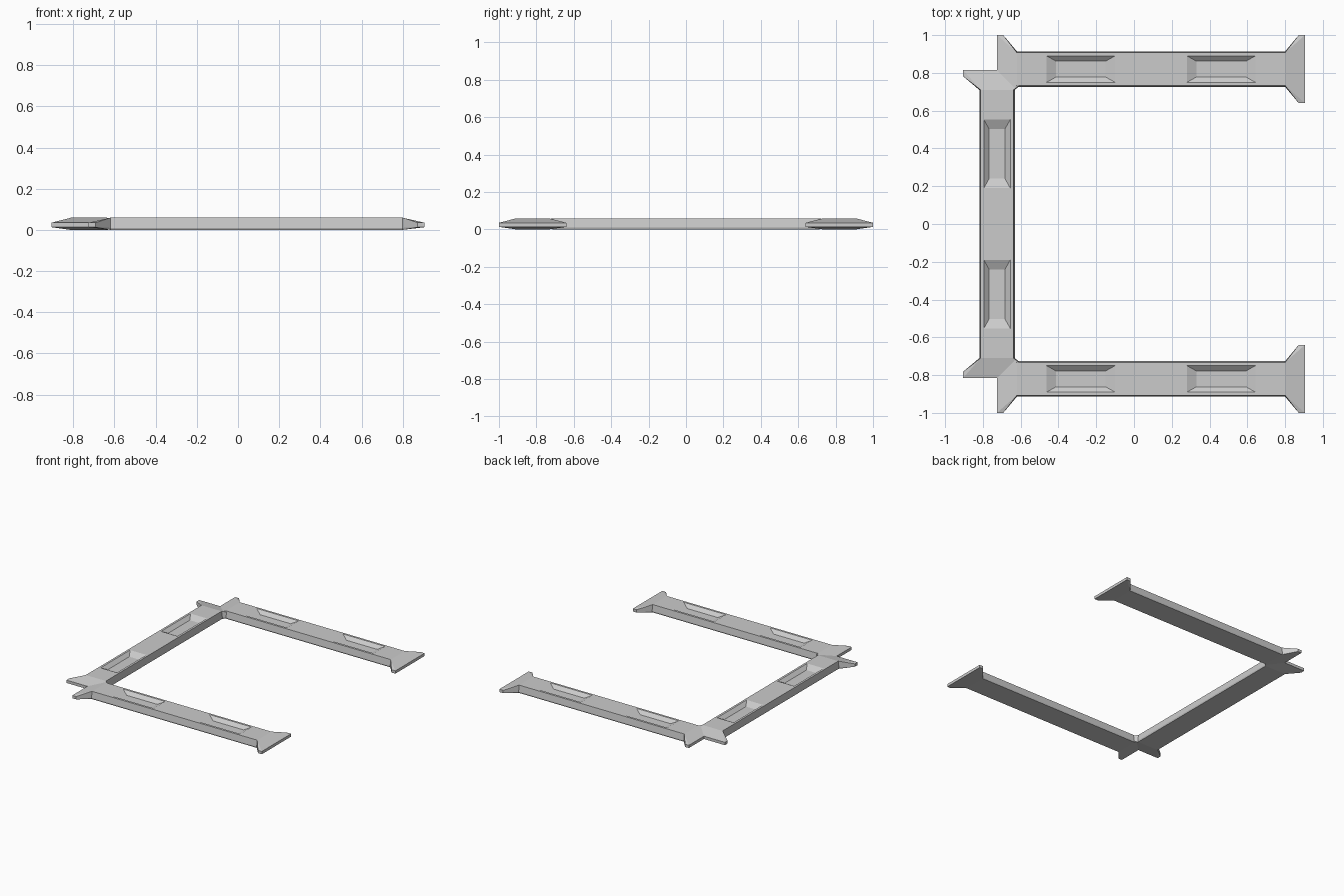
import bpy, bmesh, math

if "Cube" in bpy.data.objects:
    bpy.data.objects.remove(bpy.data.objects["Cube"])

T, F = 0.059, 0.034   # top height, recess floor height

# One quarter of a beam (mirrored lengthwise and across)
P = {
    # top deck outline with the recess cut in it
    'o': (0, 0, T), 'r0': (.19, 0, T), 'r1': (.19, .07, T), 'r2': (.553, .07, T),
    'r3': (.553, 0, T), 'b0': (.71, 0, T), 'b1': (.71, .087, T), 'a': (0, .087, T),
    # recess floor
    'f0': (.24, 0, F), 'f1': (.24, .042, F), 'f2': (.503, .042, F), 'f3': (.503, 0, F),
    # flared, tapering end
    'e0': (.815, 0, .035), 'e1': (.815, .18, .035), 't': (.782, .18, .035),
    'u0': (.815, 0, .013), 'u1': (.815, .18, .013), 'tu': (.782, .18, .013),
    # side and underside
    'm0': (0, .094, .01), 'm1': (.71, .094, .01),
    'n0': (0, .09, 0), 'n1': (.71, .09, 0), 'c0': (0, 0, 0), 'c1': (.71, 0, 0),
}
FACES = [
    'o r0 r1 r2 r3 b0 b1 a', 'r0 f0 f1 r1', 'r1 f1 f2 r2', 'r2 f2 f3 r3', 'f0 f3 f2 f1',
    'b0 e0 e1 b1', 'b1 e1 t', 'b1 t tu m1', 'e0 u0 u1 e1', 't e1 u1 tu',
    'a b1 m1 m0', 'm0 m1 n1 n0', 'n0 n1 c1 c0', 'c1 n1 u1 u0', 'n1 tu u1', 'm1 tu n1',
]


def beam_mesh():
    bm = bmesh.new()
    for sx in (1, -1):
        for sy in (1, -1):
            v = {k: bm.verts.new((x * sx, y * sy, z)) for k, (x, y, z) in P.items()}
            for f in FACES:
                bm.faces.new([v[k] for k in f.split()])
    bmesh.ops.remove_doubles(bm, verts=bm.verts, dist=1e-4)
    bmesh.ops.recalc_face_normals(bm, faces=bm.faces)
    me = bpy.data.meshes.new("beam")
    bm.to_mesh(me)
    bm.free()
    return me


def add_beam(name, x, y, turn=0):
    ob = bpy.data.objects.new(name, beam_mesh())
    ob.location = (x, y, 0)
    ob.rotation_euler.z = turn
    bpy.context.collection.objects.link(ob)


# Three identical beams forming an open frame
add_beam("front_beam", 0.09, -0.82)
add_beam("back_beam", 0.09, 0.82)
add_beam("left_beam", -0.725, 0, math.pi / 2)
